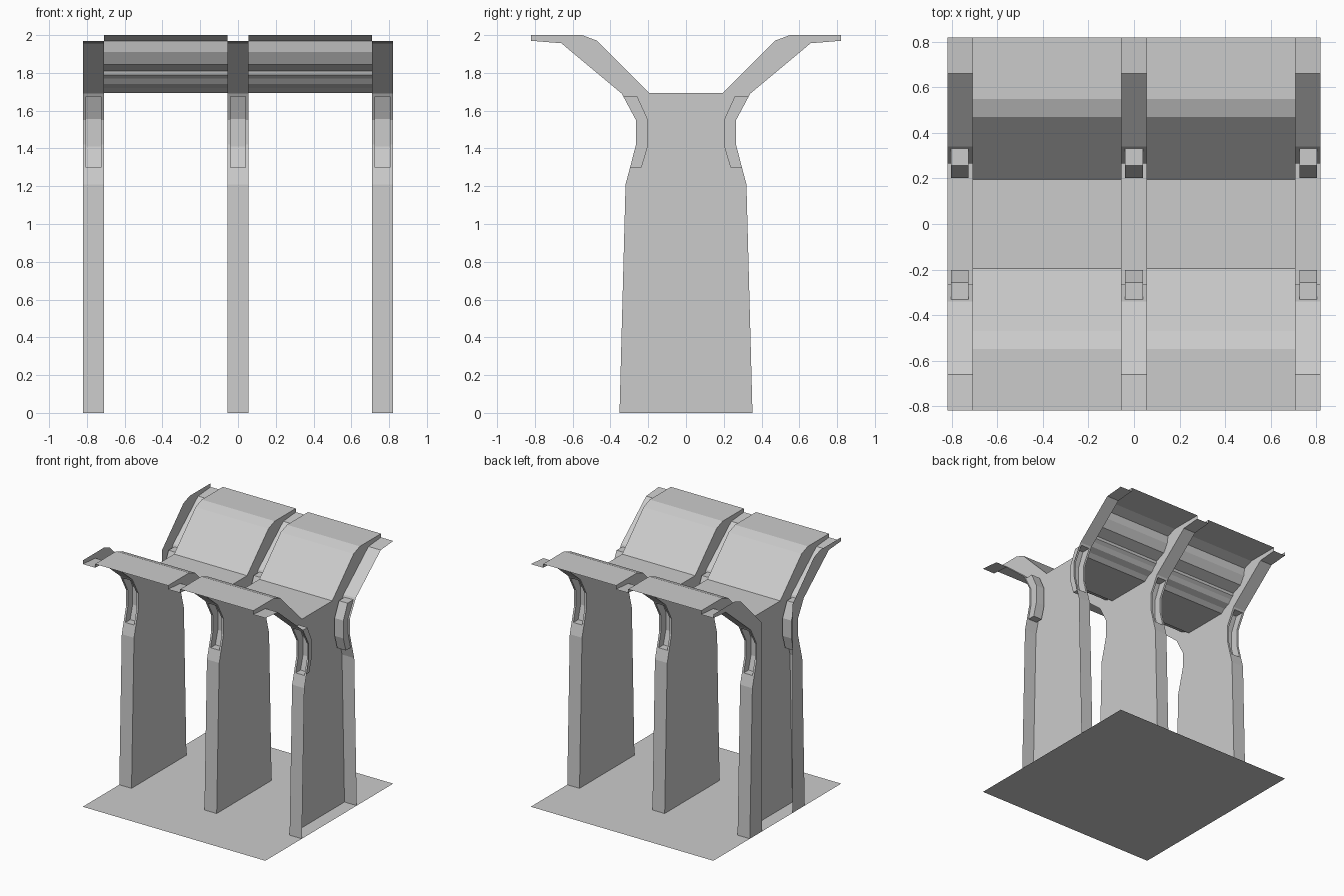
import bpy

if "Cube" in bpy.data.objects:
    bpy.data.objects.remove(bpy.data.objects["Cube"])

# Half profiles as (y, z); every part is mirrored across y
EDGE_LOW = [(0.352, 0), (0.32, 1.21), (0.296, 1.30)]
NICHE_OUT = [(0.296, 1.30), (0.265, 1.42), (0.265, 1.55), (0.332, 1.675)]
NICHE_IN = [(0.235, 1.30), (0.203, 1.41), (0.203, 1.555), (0.258, 1.675)]
EDGE_HIGH = [(0.332, 1.675), (0.34, 1.69), (0.66, 1.957), (0.82, 1.97)]
WING_TOP = [(0.82, 2.0), (0.55, 2.0), (0.47, 1.97), (0.195, 1.693)]
RIBS = [(0.47, 1.97), (0.46, 1.91), (0.42, 1.845), (0.335, 1.81), (0.33, 1.79),
        (0.305, 1.77), (0.28, 1.74), (0.23, 1.72), (0.195, 1.693)]
OUTLINE = EDGE_LOW + NICHE_OUT[1:] + EDGE_HIGH[1:] + WING_TOP


def make(name, faces, mirror=True):
    verts, polys = [], []
    for f in faces:
        polys.append(list(range(len(verts), len(verts) + len(f))))
        verts += f
    me = bpy.data.meshes.new(name)
    me.from_pydata(verts, [], polys)
    ob = bpy.data.objects.new(name, me)
    bpy.context.collection.objects.link(ob)
    if mirror:
        m = ob.modifiers.new("mirror", 'MIRROR')
        m.use_axis = (False, True, False)
        m.use_mirror_merge = False
    w = ob.modifiers.new("weld", 'WELD')
    w.merge_threshold = 0.0005
    return ob


def strip(profile, x0, x1):
    return [[(x0, *a), (x1, *a), (x1, *b), (x0, *b)]
            for a, b in zip(profile, profile[1:])]


def flat(profile, x):
    return [(x, y, z) for y, z in profile]


# Pillars: edge strips with recessed niches, open on top
for label, x0, x1 in (("left", -0.82, -0.71), ("middle", -0.055, 0.055),
                      ("right", 0.71, 0.82)):
    a, b = x0 + 0.016, x1 - 0.016
    make(label + "_pillar_edge",
         strip(EDGE_LOW, x0, x1) + strip(EDGE_HIGH, x0, x1)
         + strip(NICHE_OUT, x0, a) + strip(NICHE_OUT, b, x1))
    niche = strip(NICHE_IN, a, b)
    for i in (0, -1):
        niche += strip([NICHE_OUT[i], NICHE_IN[i]], a, b)
    for x in (a, b):
        niche += [[(x, *NICHE_OUT[i]), (x, *NICHE_OUT[i + 1]),
                   (x, *NICHE_IN[i + 1]), (x, *NICHE_IN[i])] for i in range(3)]
    make(label + "_pillar_niche", niche)

# Full side walls of the pillars, Y-shaped
full = OUTLINE + [(-y, z) for y, z in reversed(OUTLINE)]
for i, x in enumerate((-0.71, -0.055, 0.055, 0.71)):
    make(f"pillar_wall_{i + 1}", [flat(full, x)], mirror=False)

# Outer left end wall, open in the middle
make("left_end_wall", [flat(OUTLINE + [(0.195, 0)], -0.82)])

# Canopy panels: top sheet and ribbed underside
for label, x0, x1 in (("left", -0.71, -0.055), ("right", 0.055, 0.71)):
    make(label + "_canopy", strip(WING_TOP + [(0, 1.693)], x0, x1))
    make(label + "_canopy_ribs", strip(RIBS, x0, x1))

# Base sheet
make("base_sheet", [[(-0.82, -0.82, 0), (0.82, -0.82, 0),
                     (0.82, 0.82, 0), (-0.82, 0.82, 0)]], mirror=False)
